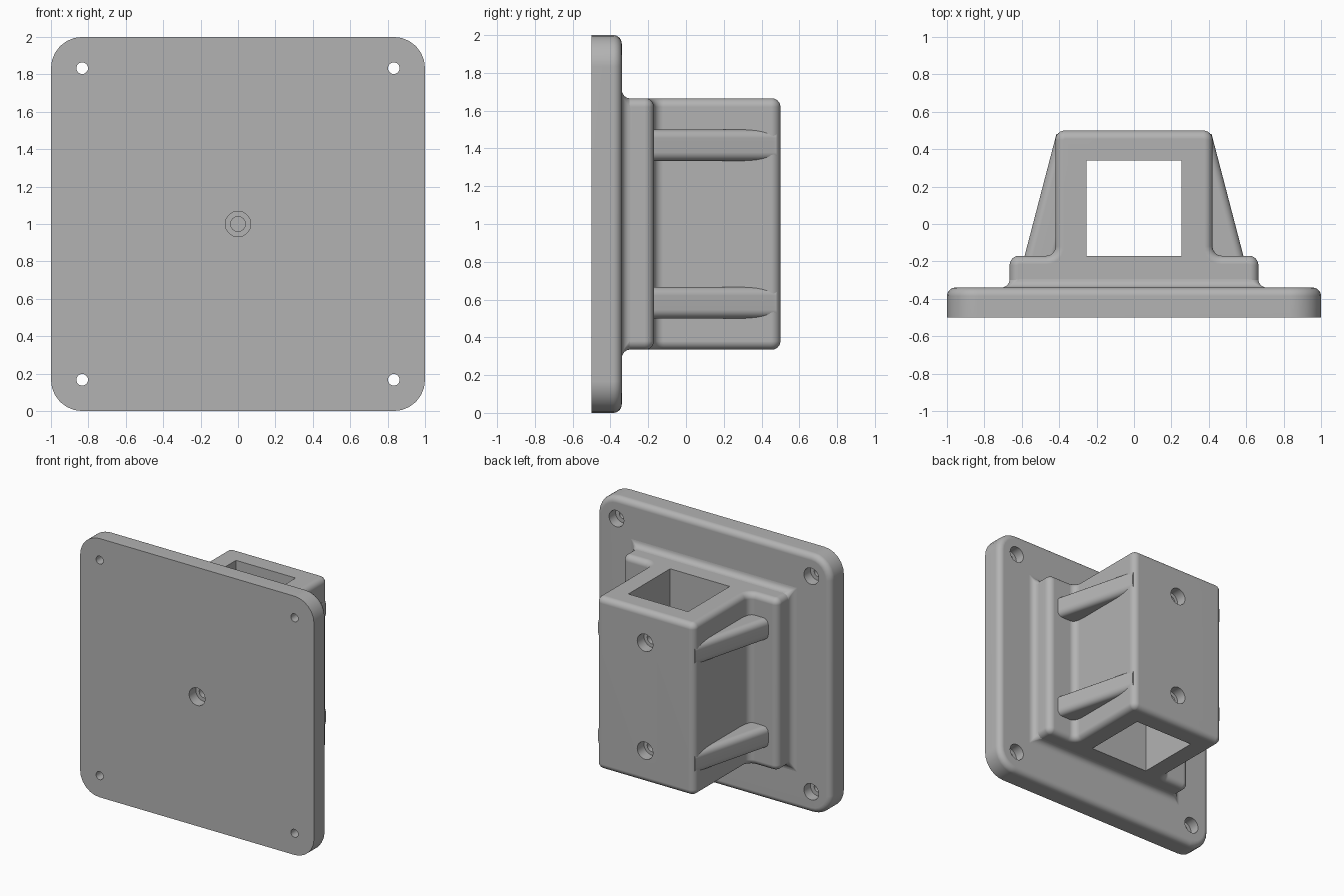
import bpy, bmesh
from math import sin, cos, pi
from mathutils import Vector

cube = bpy.data.objects.get("Cube")
if cube:
    bpy.data.objects.remove(cube)

grey = bpy.data.materials.new("plain grey")
grey.use_nodes = True
grey.diffuse_color = (0.45, 0.45, 0.45, 1)
grey.node_tree.nodes["Principled BSDF"].inputs["Base Color"].default_value = grey.diffuse_color

FILLET = 0.045
STEPS = 6
ARC = [i / STEPS * pi / 2 for i in range(STEPS + 1)]


def outline(corners, radius, inset=0):
    """Counter-clockwise right-angled outline with rounded corners, shrunk by inset."""
    pts = []
    for i, p in enumerate(corners):
        p = Vector(p)
        a = (p - Vector(corners[i - 1])).normalized()
        b = (Vector(corners[(i + 1) % len(corners)]) - p).normalized()
        na, nb = Vector((a.y, -a.x)), Vector((b.y, -b.x))
        turn = 1 if a.x * b.y - a.y * b.x > 0 else -1
        centre = p - turn * radius * (na + nb)
        pts += [centre + turn * (radius - turn * inset) * (na * cos(t) + nb * sin(t)) for t in ARC]
    return pts


def rect(x0, x1, z0, z1):
    return [(x0, z0), (x1, z0), (x1, z1), (x0, z1)]


def along_y(pts, y):
    return [(p.x, y, p.y) for p in pts]


def along_z(pts, z):
    return [(p.x, p.y, z) for p in pts]


def loft(name, rings):
    """Skin a stack of matching rings and cap both ends."""
    bm = bmesh.new()
    loops = [[bm.verts.new(p) for p in ring] for ring in rings]
    for low, high in zip(loops, loops[1:]):
        for i in range(len(low)):
            bm.faces.new((low[i - 1], low[i], high[i], high[i - 1]))
    bm.faces.new(loops[0])
    bm.faces.new(loops[-1])
    bmesh.ops.recalc_face_normals(bm, faces=bm.faces)
    mesh = bpy.data.meshes.new(name)
    bm.to_mesh(mesh)
    bm.free()
    mesh.materials.append(grey)
    obj = bpy.data.objects.new(name, mesh)
    bpy.context.collection.objects.link(obj)
    return obj


def drill(name, x, z, radius, y0, y1):
    circle = [Vector((x + radius * cos(k * pi / 16), z + radius * sin(k * pi / 16))) for k in range(32)]
    return loft(name, [along_y(circle, y0), along_y(circle, y1)])


def select_only(obj):
    bpy.ops.object.select_all(action='DESELECT')
    obj.select_set(True)
    bpy.context.view_layer.objects.active = obj


def cut(obj, cutters):
    select_only(obj)
    for c in cutters:
        mod = obj.modifiers.new("hole", 'BOOLEAN')
        mod.operation = 'DIFFERENCE'
        mod.solver = 'EXACT'
        mod.object = c
        bpy.ops.object.modifier_apply(modifier=mod.name)


def finish(obj):
    select_only(obj)
    bpy.ops.object.shade_smooth_by_angle(angle=pi / 6)
    obj.modifiers.new("even shading", 'WEIGHTED_NORMAL').keep_sharp = True


# Mounting plate, rounded only on its back rim
BACK = -0.34
square = rect(-1, 1, 0, 2)
rings = [along_y(outline(square, 0.167), -0.5)]
rings += [along_y(outline(square, 0.167, FILLET * (1 - cos(t))), BACK - FILLET * (1 - sin(t))) for t in ARC]
plate = loft("mounting_plate", rings)

# Stepped socket body: wide pad and narrower block in one profile
half = [(0.665, -0.4), (0.665, -0.17), (0.42, -0.17), (0.42, 0.5)]
profile = half + [(-x, y) for x, y in reversed(half)]
low, high = 0.335, 1.665
ends = [(FILLET * (1 - sin(t)), FILLET * (1 - cos(t))) for t in ARC]
stack = [(low + h, d) for h, d in reversed(ends)] + [(high - h, d) for h, d in ends]
socket = loft("socket_body", [along_z(outline(profile, 0.05, d), z) for z, d in stack])

# Concave fillet where the pad meets the plate
rings = []
for t in ARC:
    s = 0.665 + FILLET * (1 - cos(t))
    rings.append(along_y(outline(rect(-s, s, 1 - s, 1 + s), 0.05 - 0.045 * sin(t)),
                         BACK + FILLET * (1 - sin(t))))
rings.append([(x, y - 0.01, z) for x, y, z in rings[-1]])
cove = loft("pad_fillet", rings)

# Tapered ribs on both sides of the block
ribs = []
for side, label in ((1, "left"), (-1, "right")):
    for z, level in ((0.583, "lower"), (1.417, "upper")):
        rings = []
        for y, x in ((-0.19, 0.59), (0.48, 0.415)):
            ring = along_y(outline(rect(x - 0.18, x, z - 0.083, z + 0.083), FILLET), y)
            rings.append([(side * px, py, pz) for px, py, pz in ring])
        ribs.append(loft(f"{level}_{label}_rib", rings))

# Square tunnel and stepped screw holes
tunnel = loft("tunnel_cutter", [along_z([Vector(p) for p in rect(-0.255, 0.255, -0.17, 0.34)], z)
                                for z in (-0.1, 2.1)])
centre = [drill("centre_bore", 0, 1, 0.068, -0.6, -0.417),
          drill("centre_hole", 0, 1, 0.04, -0.6, -0.1)]
corner = []
for x in (-0.833, 0.833):
    for z in (0.167, 1.833):
        corner += [drill("corner_bore", x, z, 0.063, -0.42, -0.2),
                   drill("corner_hole", x, z, 0.031, -0.6, -0.2)]
clamp = []
for z in (0.583, 1.417):
    clamp += [drill("clamp_bore", 0, z, 0.067, 0.417, 0.6),
              drill("clamp_hole", 0, z, 0.04, 0.2, 0.6)]

cut(plate, centre + corner)
cut(cove, centre)
cut(socket, [tunnel] + centre + clamp)
for cutter in [tunnel] + centre + corner + clamp:
    bpy.data.objects.remove(cutter)
for part in [plate, socket, cove] + ribs:
    finish(part)
